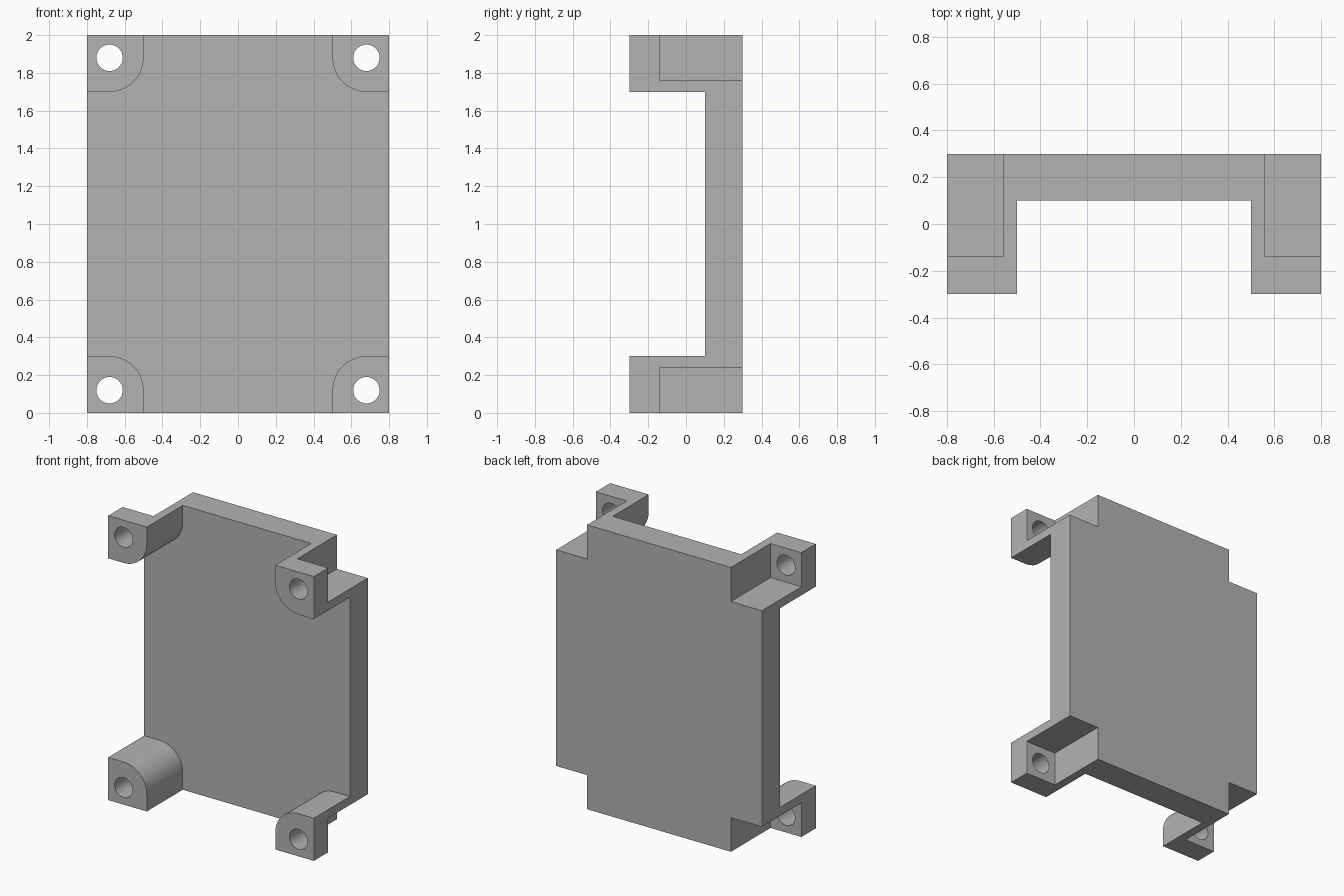
import bpy
import bmesh
from math import sin, cos, pi

if "Cube" in bpy.data.objects:
    bpy.data.objects.remove(bpy.data.objects["Cube"], do_unlink=True)

grey = bpy.data.materials.new("mid_grey")
grey.use_nodes = True
COLOR = (0.45, 0.45, 0.45, 1)
grey.diffuse_color = COLOR
grey.node_tree.nodes["Principled BSDF"].inputs["Base Color"].default_value = COLOR

CORNER_X, HEIGHT = 0.8, 2.0
INSET, ROUND, HOLE, POCKET = 0.12, 0.18, 0.07, 0.24


def prism(name, outline, y0, y1):
    """Extrude an outline of (x, z) points from y0 to y1."""
    bm = bmesh.new()
    face = bm.faces.new([bm.verts.new((x, y0, z)) for x, z in outline])
    top = bmesh.ops.extrude_face_region(bm, geom=[face])["geom"]
    verts = [v for v in top if isinstance(v, bmesh.types.BMVert)]
    bmesh.ops.translate(bm, verts=verts, vec=(0, y1 - y0, 0))
    bmesh.ops.recalc_face_normals(bm, faces=bm.faces)
    mesh = bpy.data.meshes.new(name)
    bm.to_mesh(mesh)
    bm.free()
    obj = bpy.data.objects.new(name, mesh)
    bpy.context.collection.objects.link(obj)
    mesh.materials.append(grey)
    return obj


def rect(x0, x1, z0, z1):
    return [(x0, z0), (x1, z0), (x1, z1), (x0, z1)]


def arc(radius, start, end, steps):
    """Points around the hole centre, measured from the plate corner."""
    angles = [start + (end - start) * i / steps for i in range(steps + 1)]
    return [(INSET + radius * cos(a), INSET + radius * sin(a)) for a in angles]


def combine(target, tool, operation):
    mod = target.modifiers.new(operation.lower(), "BOOLEAN")
    mod.operation, mod.solver, mod.object = operation, "EXACT", tool
    bpy.context.view_layer.objects.active = target
    bpy.ops.object.modifier_apply(modifier=mod.name)
    bpy.data.objects.remove(tool, do_unlink=True)


# Outlines in corner space: both axes run inward from the plate corner
edge = INSET + ROUND
post = [(0, 0), (edge, 0)] + arc(ROUND, 0, pi / 2, 16) + [(0, edge)]
pocket = rect(-0.1, POCKET, -0.1, POCKET)
hole = arc(HOLE, 0, 2 * pi, 32)[:-1]

# Main plate
bracket = prism("mounting_plate", rect(-CORNER_X, CORNER_X, 0, HEIGHT), 0.1, 0.3)

# Rounded corner posts, each with a rear pocket and a screw hole
for sx in (-1, 1):
    for sz in (-1, 1):
        def place(points):
            return [(sx * (CORNER_X - u), HEIGHT / 2 + sz * (HEIGHT / 2 - v))
                    for u, v in points]
        combine(bracket, prism("post", place(post), -0.3, 0.2), "UNION")
        combine(bracket, prism("pocket_cutter", place(pocket), -0.14, 0.4), "DIFFERENCE")
        combine(bracket, prism("hole_cutter", place(hole), -0.4, 0), "DIFFERENCE")

# Smooth the curved walls, keep the corners sharp
bpy.ops.object.select_all(action="DESELECT")
bracket.select_set(True)
bpy.context.view_layer.objects.active = bracket
bpy.ops.object.shade_smooth_by_angle(angle=pi / 6)
